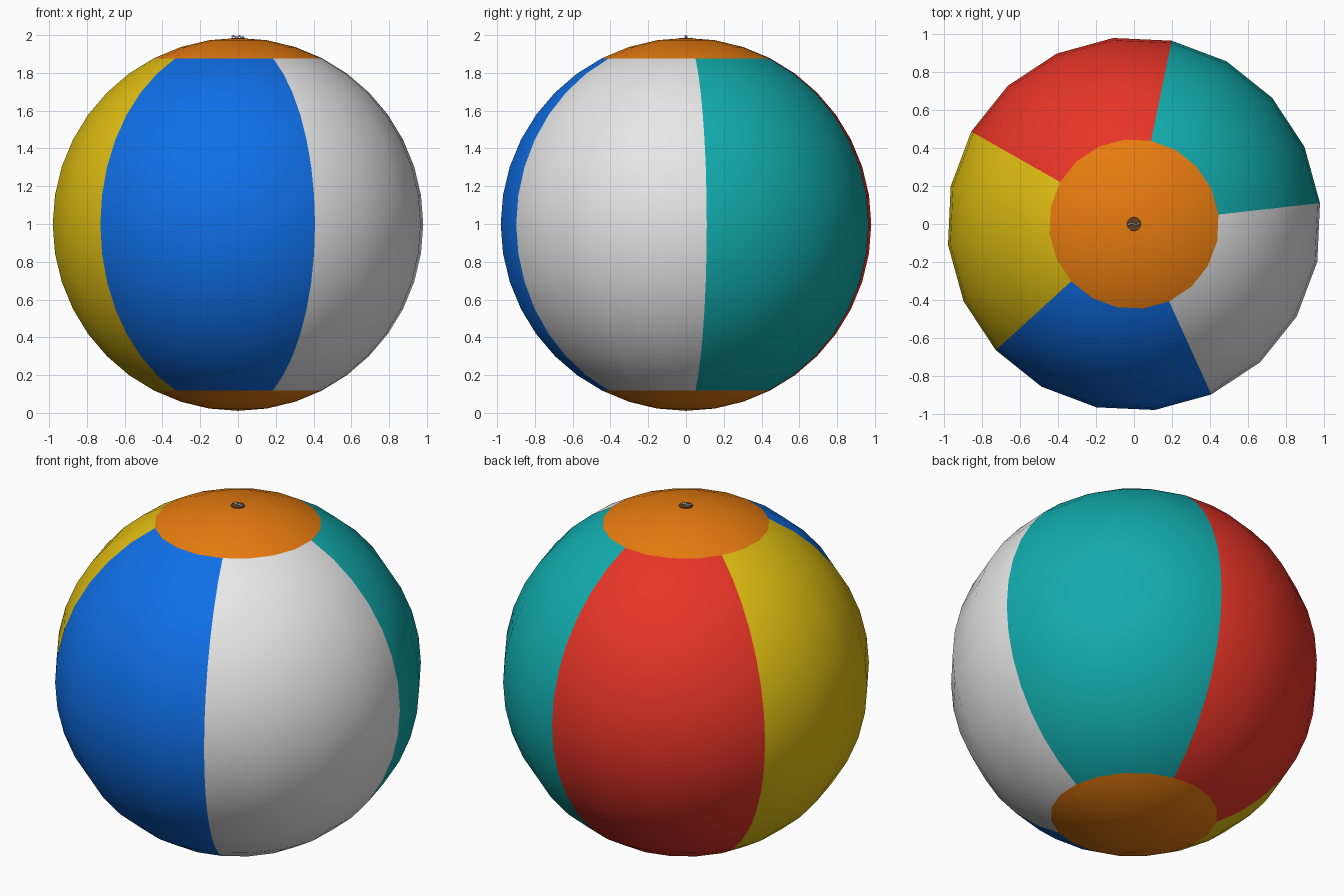
import bpy, bmesh, math
from mathutils import Matrix

if "Cube" in bpy.data.objects:
    bpy.data.objects.remove(bpy.data.objects["Cube"])

R, CZ = 0.987, 0.998          # ball radius and centre height
START = math.radians(6.4)     # angle of the first panel seam


def mat(name, rgb):
    m = bpy.data.materials.new(name)
    m.diffuse_color = (*rgb, 1)
    m.use_nodes = True
    m.node_tree.nodes["Principled BSDF"].inputs["Base Color"].default_value = m.diffuse_color
    return m


orange = mat("orange", (0.80, 0.20, 0.005))
panels = [mat("teal", (0.006, 0.41, 0.42)), mat("red", (0.80, 0.035, 0.02)),
          mat("yellow", (0.75, 0.52, 0.006)), mat("blue", (0.005, 0.16, 0.80)),
          mat("white", (0.80, 0.80, 0.80))]
brown = mat("dark brown", (0.12, 0.05, 0.015))
grey = mat("grey", (0.55, 0.55, 0.55))


def make_object(name, bm, mats):
    me = bpy.data.meshes.new(name)
    bm.to_mesh(me)
    bm.free()
    for m in mats:
        me.materials.append(m)
    ob = bpy.data.objects.new(name, me)
    bpy.context.collection.objects.link(ob)
    return ob


# Ball: five vertical panels of four segments, orange caps at both poles
bm = bmesh.new()
bmesh.ops.create_uvsphere(bm, u_segments=20, v_segments=20, radius=R)
cap_z = R * math.cos(math.radians(27))
for f in bm.faces:
    f.smooth = True
    c = f.calc_center_median()
    if abs(c.z) > cap_z:
        f.material_index = 0
    else:
        f.material_index = 1 + int((math.atan2(c.y, c.x) % math.tau) / math.radians(72))
bm.transform(Matrix.Translation((0, 0, CZ)) @ Matrix.Rotation(START, 4, 'Z'))
make_object("ball", bm, [orange] + panels)

# Valve seat: thin dark disc at the top pole
bm = bmesh.new()
bmesh.ops.create_cone(bm, cap_ends=True, segments=20, radius1=0.038, radius2=0.036, depth=0.008)
bm.transform(Matrix.Translation((0, 0, CZ + R - 0.003)))
make_object("valve_seat", bm, [brown])

# Valve tab: small wavy bar lying across the seat
cu = bpy.data.curves.new("valve_tab", 'CURVE')
cu.dimensions = '3D'
cu.bevel_depth = 0.005
cu.bevel_resolution = 2
cu.use_fill_caps = True
sp = cu.splines.new('POLY')
sp.points.add(16)
for i, p in enumerate(sp.points):
    t = i / 16
    x = -0.031 + 0.062 * t
    p.co = (x, 0.15 * x + 0.004 * math.sin(t * math.tau),
            1.991 + 0.004 * math.sin(t * 2 * math.tau), 1)
cu.materials.append(grey)
bpy.context.collection.objects.link(bpy.data.objects.new("valve_tab", cu))
